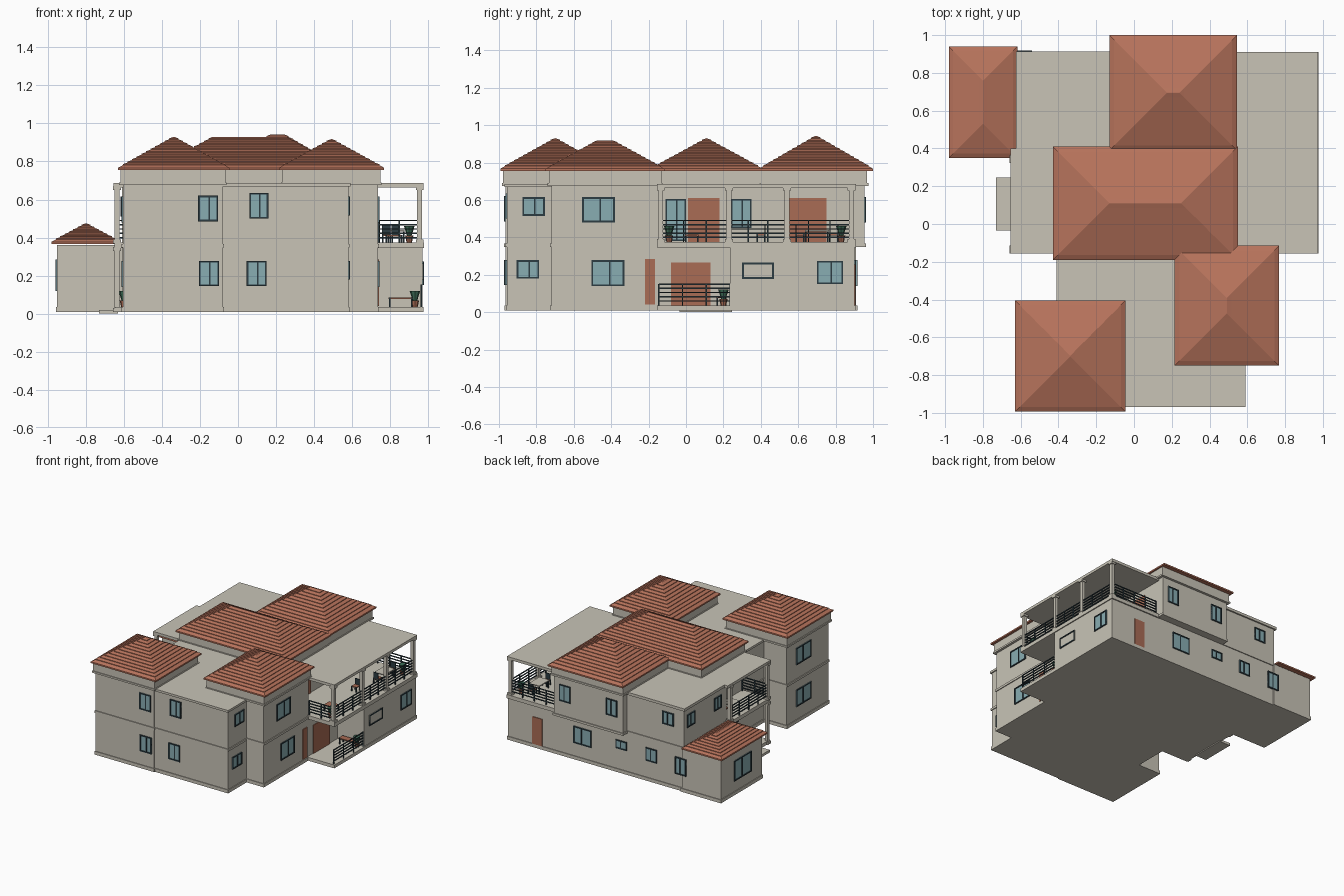
import bpy, bmesh, math

if "Cube" in bpy.data.objects:
    bpy.data.objects.remove(bpy.data.objects["Cube"])

def material(name, rgb):
    m = bpy.data.materials.new(name)
    m.diffuse_color = (*rgb, 1)
    m.use_nodes = True
    m.node_tree.nodes["Principled BSDF"].inputs["Base Color"].default_value = m.diffuse_color
    return m

WALL = material("cream_wall", (0.58, 0.55, 0.47))
TILE = material("terracotta", (0.47, 0.17, 0.105))
DOOR = material("door_brown", (0.40, 0.15, 0.09))
GLASS = material("window_glass", (0.25, 0.42, 0.45))
DARK = material("dark_metal", (0.025, 0.045, 0.055))
LEAF = material("plant_green", (0.05, 0.16, 0.10))

def finish(name, bm, mat):
    bmesh.ops.recalc_face_normals(bm, faces=bm.faces)
    me = bpy.data.meshes.new(name)
    bm.to_mesh(me)
    bm.free()
    me.materials.append(mat)
    ob = bpy.data.objects.new(name, me)
    bpy.context.collection.objects.link(ob)
    return ob

def boxes(name, mat, items):
    """One object out of boxes (x0, x1, y0, y1, z0, z1)."""
    bm = bmesh.new()
    for x0, x1, y0, y1, z0, z1 in items:
        vs = bmesh.ops.create_cube(bm, size=1)["verts"]
        for v in vs:
            v.co = ((x0 + x1) / 2 + v.co.x * (x1 - x0), (y0 + y1) / 2 + v.co.y * (y1 - y0),
                    (z0 + z1) / 2 + v.co.z * (z1 - z0))
    return finish(name, bm, mat)

def grow(rect, d, z0, z1):
    x0, x1, y0, y1 = rect
    return (x0 - d, x1 + d, y0 - d, y1 + d, z0, z1)

# footprints (x0, x1, y0, y1)
FRONT_L = (-0.605, -0.08, -0.965, -0.43)
FRONT_C = (-0.40, 0.58, -0.957, -0.15)
FRONT_R = (0.245, 0.735, -0.72, -0.145)
MIDDLE = (-0.40, 0.525, -0.155, 0.38)
BACK = (-0.10, 0.52, 0.37, 0.955)
BACK_L = (-0.61, -0.10, 0.35, 0.90)
SIDE = (-0.95, -0.60, 0.38, 0.91)
CORE = (-0.40, 0.73, -0.15, 0.90)
GROUND_R = (0.72, 0.97, 0.235, 0.90)
PORCH_R = (0.72, 0.97, -0.15, 0.25)
PORCH_L = (-0.64, -0.40, -0.15, 0.38)
TALL = [FRONT_L, FRONT_R, MIDDLE, BACK]

# storeys, plinth, floor bands, parapets
ground = [FRONT_L, FRONT_C, FRONT_R, CORE, GROUND_R, SIDE, (-0.61, -0.39, 0.35, 0.90)]
boxes("ground_floor_walls", WALL, [grow(r, 0, 0.01, 0.36) for r in ground])
boxes("upper_floor_walls", WALL, [grow(r, 0, 0.355, 0.68) for r in TALL + [FRONT_C, BACK_L]])
boxes("plinth", WALL, [grow(r, 0.006, 0.008, 0.035) for r in ground + [PORCH_R, PORCH_L]])
boxes("floor_bands", WALL, [grow(r, 0.007, 0.348, 0.366) for r in
                            (FRONT_L, FRONT_C, FRONT_R, BACK, BACK_L)])
boxes("balcony_floors", WALL, [(0.51, 0.978, -0.155, 0.91, 0.345, 0.375),
                               (-0.648, -0.39, -0.155, 0.39, 0.345, 0.375)])
boxes("flat_roofs", WALL, [(0.45, 0.975, -0.155, 0.91, 0.664, 0.686),
                           (-0.655, -0.35, -0.155, 0.40, 0.664, 0.686),
                           (-0.625, 0.0, 0.34, 0.912, 0.664, 0.686),
                           (-0.41, 0.59, -0.97, -0.14, 0.668, 0.686)])
boxes("tower_parapets", WALL, [grow(r, 0.013, 0.684, 0.755) for r in TALL])
boxes("tower_cornices", WALL, [grow(r, 0.02, 0.676, 0.690) for r in TALL])
boxes("entry_step", WALL, [(-0.73, -0.63, -0.035, 0.245, 0.0, 0.02)])

# hipped roofs made of lapped tile courses
def hip_roof(name, x0, x1, y0, y1, z, top, courses):
    bm = bmesh.new()
    half = min(x1 - x0, y1 - y0) / 2
    lap = 0.005
    def ring(d, h):
        d = min(d, half - 0.001)
        return [bm.verts.new(p) for p in ((x0 + d, y0 + d, h), (x1 - d, y0 + d, h),
                                          (x1 - d, y1 - d, h), (x0 + d, y1 - d, h))]
    rings = [ring(0, z - 0.012)]
    for i in range(courses):
        a, b = i / courses, (i + 1) / courses
        rings.append(ring(half * a, z + (top - z) * a + (lap if i else 0)))
        rings.append(ring(half * b, z + (top - z) * b))
    bm.faces.new(rings[0])
    bm.faces.new(rings[-1])
    for r, s in zip(rings, rings[1:]):
        for k in range(4):
            bm.faces.new((r[k], r[k - 1], s[k - 1], s[k]))
    finish(name, bm, TILE)

hip_roof("side_roof", -0.98, -0.618, 0.35, 0.94, 0.378, 0.475, 8)
hip_roof("back_roof", -0.13, 0.545, 0.39, 1.0, 0.767, 0.943, 12)
hip_roof("middle_roof", -0.43, 0.55, -0.19, 0.41, 0.767, 0.93, 12)
hip_roof("front_right_roof", 0.215, 0.768, -0.75, -0.115, 0.767, 0.918, 11)
hip_roof("front_left_roof", -0.63, -0.045, -0.993, -0.405, 0.767, 0.93, 12)

# windows and doors: axis is the wall normal, pos the wall plane, sign the outward side
def on_wall(axis, pos, sign, u0, u1, z0, z1, depth):
    a, b = sorted((pos - sign * 0.004, pos + sign * depth))
    return (a, b, u0, u1, z0, z1) if axis == "x" else (u0, u1, a, b, z0, z1)

def window(name, axis, pos, sign, u0, u1, z0, z1, mat=GLASS):
    t = 0.009
    mid = u0 + (u1 - u0) * 0.55
    boxes(name + "_pane", mat, [on_wall(axis, pos, sign, u0, u1, z0, z1, 0.003)])
    bars = [(u0, u1, z0, z0 + t), (u0, u1, z1 - t, z1), (u0, u0 + t, z0, z1), (u1 - t, u1, z0, z1)]
    if mat is GLASS:
        bars.append((mid - 0.004, mid + 0.004, z0, z1))
    boxes(name + "_frame", DARK, [on_wall(axis, pos, sign, *b, 0.008) for b in bars])

FR, BK = FRONT_L[2], BACK[3]
for i, args in enumerate([
        ("y", FR, -1, -0.21, -0.105, 0.485, 0.62), ("y", -0.957, -1, 0.06, 0.16, 0.50, 0.635),
        ("y", FR, -1, -0.205, -0.10, 0.145, 0.278), ("y", -0.957, -1, 0.045, 0.15, 0.145, 0.278),
        ("x", 0.58, 1, -0.875, -0.755, 0.515, 0.615), ("x", 0.58, 1, -0.905, -0.785, 0.18, 0.278),
        ("x", 0.735, 1, -0.555, -0.38, 0.48, 0.615), ("x", 0.735, 1, -0.505, -0.33, 0.14, 0.278),
        ("x", 0.97, 1, 0.70, 0.84, 0.15, 0.275),
        ("x", 0.525, 1, -0.11, 0.0, 0.38, 0.605), ("x", 0.525, 1, 0.24, 0.35, 0.45, 0.605),
        ("y", 0.90, 1, 0.22, 0.38, 0.14, 0.278), ("y", 0.90, 1, -0.10, 0.0, 0.20, 0.27),
        ("y", 0.90, 1, -0.37, -0.27, 0.17, 0.278), ("y", 0.91, 1, -0.64, -0.54, 0.14, 0.278),
        ("y", BK, 1, 0.37, 0.47, 0.48, 0.615), ("y", BK, 1, -0.05, 0.05, 0.48, 0.615),
        ("y", 0.90, 1, -0.52, -0.42, 0.51, 0.615),
        ("x", -0.95, -1, 0.52, 0.74, 0.12, 0.285),
        ("x", -0.61, -1, 0.76, 0.86, 0.51, 0.615), ("x", -0.61, -1, 0.42, 0.51, 0.51, 0.615)]):
    window(f"window_{i + 1}", *args)
for z in (0.14, 0.48):
    window(f"left_tower_window_{z}", "x", -0.605, -1, -0.74, -0.55, z, z + 0.137)
    window(f"left_porch_window_{z}", "x", -0.40, -1, -0.10, 0.03, z, z + 0.13)
window("serving_hatch", "x", 0.97, 1, 0.30, 0.47, 0.178, 0.265, WALL)

boxes("doors", DOOR, [
    on_wall("x", 0.73, 1, -0.08, 0.13, 0.035, 0.265, 0.006),
    on_wall("x", 0.735, 1, -0.22, -0.165, 0.04, 0.285, 0.006),
    on_wall("y", 0.90, 1, 0.66, 0.75, 0.035, 0.255, 0.006),
    on_wall("x", 0.525, 1, 0.01, 0.18, 0.375, 0.61, 0.006),
    on_wall("x", 0.52, 1, 0.55, 0.75, 0.375, 0.61, 0.006),
    on_wall("x", -0.40, -1, 0.10, 0.24, 0.035, 0.26, 0.006),
    on_wall("x", -0.40, -1, 0.10, 0.24, 0.375, 0.60, 0.006)])

# balcony columns with base and capital
def column(name, x, y, z0, z1):
    r = 0.013
    boxes(name, WALL, [(x - r, x + r, y - r, y + r, z0, z1)] +
          [(x - r * 1.6, x + r * 1.6, y - r * 1.6, y + r * 1.6, a, b)
           for a, b in ((z0, z0 + 0.02), (z1 - 0.02, z1))])

for y in (-0.135, 0.23, 0.54, 0.885):
    column("right_column", 0.955, y, 0.37, 0.67)
for y in (-0.135, 0.345):
    column("left_column_upper", -0.637, y, 0.37, 0.67)
    column("left_column_lower", -0.637, y, 0.01, 0.35)

# railings: horizontal bars with posts
def railing(name, axis, pos, u0, u1, z, bars=5):
    t = 0.0035
    parts = []
    for i in range(bars):
        h = z + 0.025 + i * 0.0225
        parts.append((u0, u1, h - t, h + t))
    n = max(1, round((u1 - u0) / 0.12))
    for i in range(n + 1):
        u = u0 + (u1 - u0) * i / n
        parts.append((u - t, u + t, z, z + 0.117))
    boxes(name, DARK, [(pos - t, pos + t, a, b, c, d) if axis == "x" else
                       (a, b, pos - t, pos + t, c, d) for a, b, c, d in parts])

for a, b in ((-0.135, 0.23), (0.23, 0.54), (0.54, 0.885)):
    railing("right_balcony_railing", "x", 0.957, a, b, 0.375)
railing("right_balcony_front_railing", "y", -0.14, 0.74, 0.955, 0.375)
railing("right_balcony_back_railing", "y", 0.888, 0.53, 0.955, 0.375)
railing("porch_railing", "x", 0.963, -0.145, 0.235, 0.035)
railing("left_balcony_railing", "x", -0.637, -0.135, 0.345, 0.375)
railing("left_balcony_front_railing", "y", -0.138, -0.637, -0.41, 0.375)

# outdoor furniture
def table(x, y, z, w, d, h, mat):
    legs = [(x + sx * w / 2 - 0.004, x + sx * w / 2 + 0.004, y + sy * d / 2 - 0.004,
             y + sy * d / 2 + 0.004, z, z + h) for sx in (-0.9, 0.9) for sy in (-0.9, 0.9)]
    boxes("table_legs", DARK, legs)
    boxes("table_top", mat, [(x - w / 2, x + w / 2, y - d / 2, y + d / 2, z + h - 0.008, z + h)])

def chair(x, y, z, side):
    table(x, y, z, 0.045, 0.045, 0.042, DOOR)
    boxes("chair_back", DARK, [(x - 0.022, x + 0.022, y + side * 0.022 - 0.003,
                                y + side * 0.022 + 0.003, z + 0.04, z + 0.09)])

def plant(x, y, z):
    for name, mat, r1, r2, h, z0 in (("plant_pot", DOOR, 0.014, 0.022, 0.035, z),
                                     ("plant_leaves", LEAF, 0.012, 0.028, 0.05, z + 0.035)):
        bm = bmesh.new()
        bmesh.ops.create_cone(bm, cap_ends=True, segments=8, radius1=r1, radius2=r2, depth=h)
        bmesh.ops.translate(bm, verts=bm.verts, vec=(x, y, z0 + h / 2))
        finish(name, bm, mat)

table(0.83, 0.70, 0.375, 0.09, 0.13, 0.065, WALL)
table(0.82, 0.03, 0.375, 0.09, 0.07, 0.04, DOOR)
table(0.855, 0.19, 0.035, 0.13, 0.05, 0.05, DOOR)
table(-0.52, 0.15, 0.375, 0.07, 0.1, 0.05, WALL)
for x, y, side in ((0.83, 0.61, -1), (0.83, 0.79, 1), (0.78, 0.40, 1), (-0.52, 0.25, 1)):
    chair(x, y, 0.375, side)
for p in ((0.90, -0.09, 0.375), (0.90, 0.83, 0.375), (0.93, 0.2, 0.035), (-0.60, -0.06, 0.035)):
    plant(*p)
